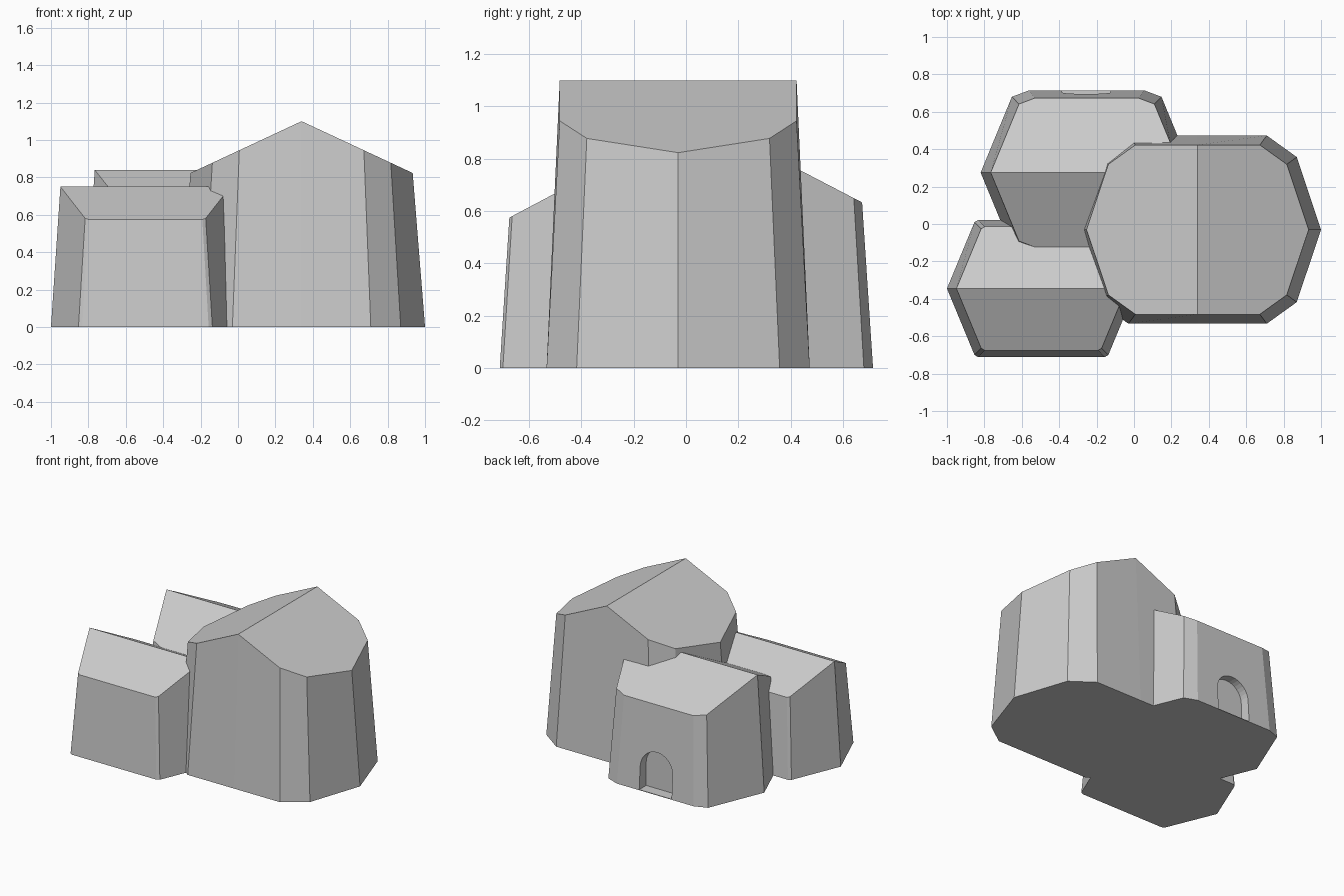
import bpy, bmesh
from math import pi, cos, sin

if "Cube" in bpy.data.objects:
    bpy.data.objects.remove(bpy.data.objects["Cube"])


def ring(cx, cy, quarter):
    """Mirror a quarter outline (tip on the x axis, ending at the flat side) into a full loop."""
    tip, rest = quarter[0], quarter[1:]
    half = [tip] + rest + [(-x, y) for x, y in reversed(rest)]
    loop = half + [(-tip[0], 0)] + [(-x, -y) for x, y in rest]
    loop += [(x, -y) for x, y in reversed(rest)]
    return [(cx + x, cy + y) for x, y in loop]


def finish(name, bm):
    bmesh.ops.recalc_face_normals(bm, faces=bm.faces)
    me = bpy.data.meshes.new(name)
    bm.to_mesh(me)
    bm.free()
    ob = bpy.data.objects.new(name, me)
    bpy.context.collection.objects.link(ob)
    return ob


def tower(name, cx, cy, quarter, taper, peak, slope, axis):
    """Tapered tower with a gable roof whose ridge runs along the given axis."""
    base = ring(cx, cy, quarter)
    c = (cx, cy)
    across = 1 - axis
    if axis == 1:   # ridge along y: add the gable points in the two flat sides
        n = len(quarter)
        flat = quarter[-1][1]
        base.insert(n, (cx, cy + flat))
        base.insert(2 * n + n, (cx, cy - flat))
    bm = bmesh.new()
    low = [bm.verts.new((x, y, 0)) for x, y in base]
    high = []
    for p in base:
        x, y = [c[i] + (p[i] - c[i]) * taper for i in (0, 1)]
        high.append(bm.verts.new((x, y, peak - slope * abs((x, y)[across] - c[across]))))
    bm.faces.new(low)
    for i in range(len(low)):
        j = (i + 1) % len(low)
        bm.faces.new((low[i], low[j], high[j], high[i]))
    ends = [i for i, p in enumerate(base) if abs(p[across] - c[across]) < 1e-5]
    a, b = ends
    bm.faces.new(high[a:b + 1])
    bm.faces.new(high[b:] + high[:a + 1])
    return finish(name, bm)


def combine(target, other, op):
    m = target.modifiers.new(op.lower(), 'BOOLEAN')
    m.operation, m.object, m.solver = op, other, 'EXACT'
    bpy.context.view_layer.objects.active = target
    bpy.ops.object.modifier_apply(modifier=m.name)
    bpy.data.objects.remove(other)


# Three gabled towers
house = tower("clustered_house", 0.34, -0.03,
              [(0.66, 0), (0.53, 0.388), (0.37, 0.503)], 0.9, 1.1, 0.466, 1)
rear = tower("rear_wing", -0.253, 0.275,
             [(0.567, 0), (0.40, 0.405), (0.307, 0.44)], 0.905, 0.84, 0.52, 0)
front = tower("front_wing", -0.495, -0.345,
              [(0.505, 0), (0.358, 0.355), (0.338, 0.367)], 0.9, 0.75, 0.53, 0)

# Arched doorway recess in the rear wall
bm = bmesh.new()
pts = [(-0.13, 0.004), (0.13, 0.004)]
pts += [(0.13 * cos(pi * i / 16), 0.17 + 0.13 * sin(pi * i / 16)) for i in range(17)]
face = bm.faces.new([bm.verts.new((-0.255 + x, 0.635, z)) for x, z in pts])
ext = bmesh.ops.extrude_face_region(bm, geom=[face])["geom"]
bmesh.ops.translate(bm, vec=(0, 0.3, 0),
                    verts=[v for v in ext if isinstance(v, bmesh.types.BMVert)])
door = finish("door_cutter", bm)
door.hide_render = True

combine(rear, door, 'DIFFERENCE')
combine(house, rear, 'UNION')
combine(house, front, 'UNION')
